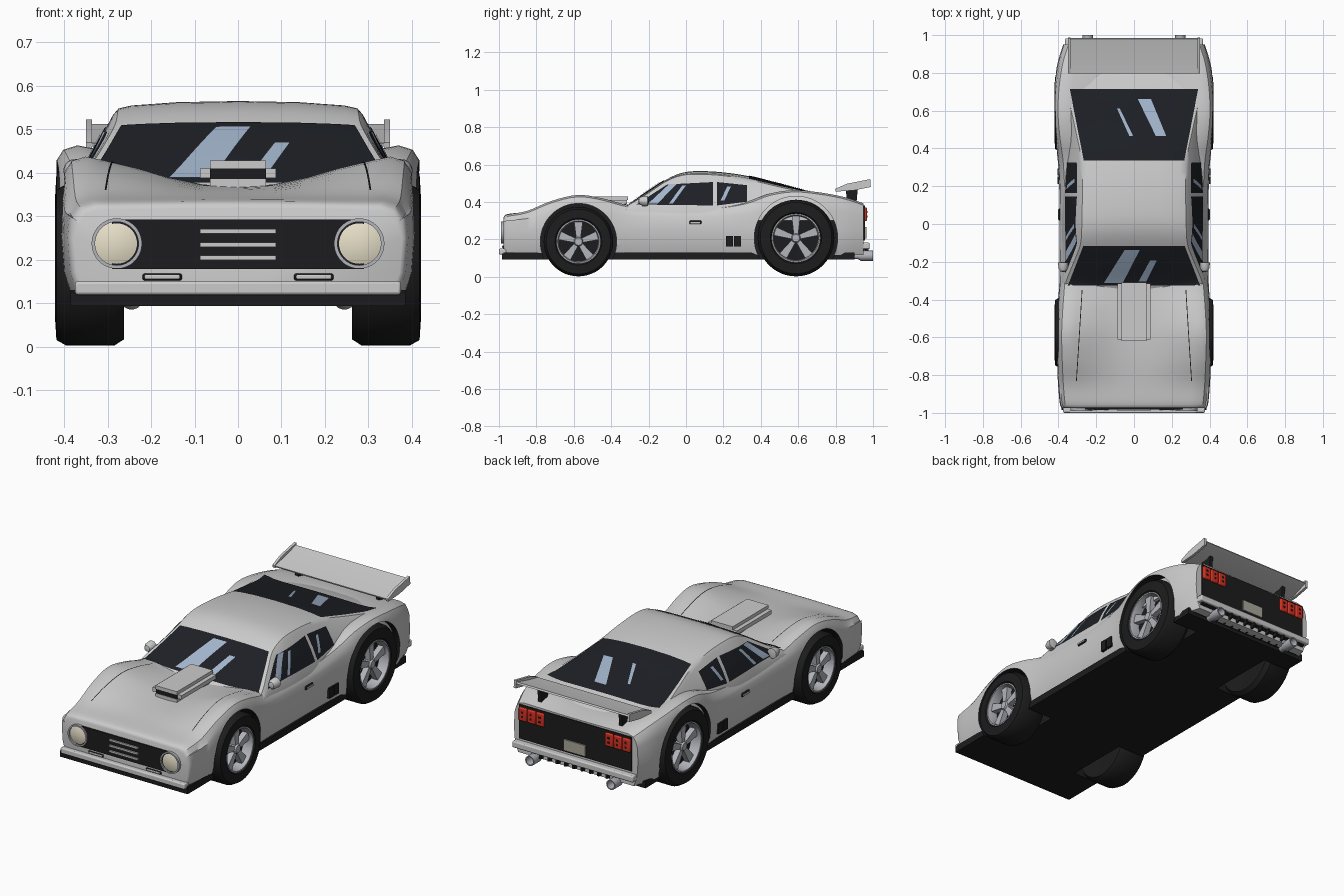
import bpy, bmesh
from math import sin, cos, pi, radians
from mathutils import Vector
from mathutils.bvhtree import BVHTree

if "Cube" in bpy.data.objects:
    bpy.data.objects.remove(bpy.data.objects["Cube"])


def mat(name, *c):
    m = bpy.data.materials.new(name)
    m.diffuse_color = (*c, 1)
    m.use_nodes = True
    m.node_tree.nodes["Principled BSDF"].inputs["Base Color"].default_value = m.diffuse_color
    return m


PAINT = mat("paint", .72, .72, .72)
BLACK = mat("black", .012, .012, .013)
GLASS = mat("glass", .012, .014, .018)
GLARE = mat("glare", .36, .46, .6)
STEEL = mat("steel", .45, .46, .5)
CREAM = mat("lamp", .8, .74, .58)
RED = mat("red", .65, .03, .015)
PLATE = mat("plate", .4, .39, .32)


def mesh(name, verts, faces, m=None, mirror=False, angle=35):
    bm = bmesh.new()
    vs = [bm.verts.new(v) for v in verts]
    for f in faces:
        bm.faces.new([vs[i] for i in f])
    bmesh.ops.remove_doubles(bm, verts=bm.verts, dist=1e-5)
    bmesh.ops.recalc_face_normals(bm, faces=bm.faces)
    me = bpy.data.meshes.new(name)
    bm.to_mesh(me)
    bm.free()
    me.shade_smooth()
    me.set_sharp_from_angle(angle=radians(angle))
    ob = bpy.data.objects.new(name, me)
    bpy.context.collection.objects.link(ob)
    if m:
        me.materials.append(m)
    if mirror:
        ob.modifiers.new("mirror", 'MIRROR').use_mirror_merge = False
    return ob


def prism(name, pts, x0, x1, m=None, mirror=False):
    """(y, z) outline extruded along x"""
    n = len(pts)
    v = [(x, y, z) for x in (x0, x1) for y, z in pts]
    f = [(i, (i + 1) % n, n + (i + 1) % n, n + i) for i in range(n)]
    return mesh(name, v, f + [range(n), range(n, 2 * n)], m, mirror)


def box(name, x0, x1, y0, y1, z0, z1, m=None, mirror=False, bevel=0):
    ob = prism(name, [(y0, z0), (y1, z0), (y1, z1), (y0, z1)], x0, x1, m, mirror)
    if bevel:
        b = ob.modifiers.new("bevel", 'BEVEL')
        b.width, b.segments = bevel, 2
    return ob


def lathe(name, prof, c, axis='x', m=None, mirror=True, n=40, sx=1):
    """revolve (radius, along) profile round the x or y axis through c"""
    v = []
    for r, a in prof:
        for i in range(n):
            p, q = r * cos(2 * pi * i / n), r * sin(2 * pi * i / n)
            v.append((a, c[0] + p, c[1] + q) if axis == 'x' else (c[0] + p * sx, a, c[1] + q))
    f = [(j * n + i, j * n + (i + 1) % n, (j + 1) * n + (i + 1) % n, (j + 1) * n + i)
         for j in range(len(prof) - 1) for i in range(n)]
    return mesh(name, v, f, m, mirror)


def smooth_rows(rows, k=4):
    """Catmull-Rom through the station rows"""
    out = []
    for i in range(len(rows) - 1):
        a, b, c, d = (rows[max(i - 1, 0)], rows[i], rows[i + 1], rows[min(i + 2, len(rows) - 1)])
        for s in range(k):
            t = s / k
            out.append([.5 * (2 * q + (r - p) * t + (2 * p - 5 * q + 4 * r - u) * t * t
                              + (3 * q - p - 3 * r + u) * t ** 3) for p, q, r, u in zip(a, b, c, d)])
    return out + [list(rows[-1])]


def loft(name, rows, section, m):
    v, f = [], []
    for row in smooth_rows(rows):
        half = section(*row[1:])
        ring = half + [(-x, z) for x, z in half[-2:0:-1]]
        v += [(x, row[0], z) for x, z in ring]
    n = len(ring)
    k = len(v) // n
    f = [(j * n + i, j * n + (i + 1) % n, (j + 1) * n + (i + 1) % n, (j + 1) * n + i)
         for j in range(k - 1) for i in range(n)]
    return mesh(name, v, f + [range(n), range((k - 1) * n, k * n)], m)


# Lower body: y, half width, fender crest z, centre z
def body_section(w, zs, zc):
    h = zs - zc
    return [(0, .115), (w - .025, .115), (w - .006, .17), (w, .25), (w - .004, .5 * (.27 + zs)),
            (w - .012, zs - .035), (w - .028, zs - .01), (w - .06, zs), (w - .1, zs - .12 * h),
            (.23, zc + .6 * h), (.16, zc + .3 * h), (.08, zc + .06 * h), (0, zc)]


body = loft("body", [
    (-.975, .378, .315, .318), (-.955, .392, .332, .335), (-.85, .402, .352, .346), (-.72, .408, .405, .36),
    (-.58, .411, .437, .368), (-.45, .405, .42, .368), (-.3, .395, .382, .362), (-.1, .394, .372, .36),
    (.15, .395, .375, .36), (.32, .402, .4, .37), (.45, .419, .445, .39), (.58, .43, .463, .4),
    (.72, .425, .45, .402), (.85, .405, .425, .4), (.95, .375, .392, .388)], body_section, PAINT)


# Cabin: y, roof edge x, roof edge z, centre z
def cabin_section(xe, ze, zc):
    z0 = .34
    xb = max(.38, xe)
    mid = (.5 * (xb + xe) + .008, .5 * (z0 + ze))
    return [(0, .3), (xb, .3), (xb, z0), mid, (xe + .012, ze - .014), (xe, ze), (xe - .03, ze + .4 * (zc - ze)),
            (.14, ze + .85 * (zc - ze)), (0, zc)]


cabin = loft("cabin", [
    (-.38, .372, .345, .345), (-.3, .358, .388, .39), (-.2, .318, .448, .46), (-.11, .284, .508, .517),
    (-.03, .277, .54, .553), (.06, .275, .548, .565), (.2, .273, .54, .558), (.35, .28, .515, .535),
    (.5, .31, .48, .496), (.7, .352, .437, .443), (.82, .362, .4, .407), (.9, .362, .36, .37)], cabin_section, PAINT)

verts, polys = [], []
for ob in (body, cabin):
    base = len(verts)
    verts += [v.co.copy() for v in ob.data.vertices]
    polys += [[base + i for i in p.vertices] for p in ob.data.polygons]
skin = BVHTree.FromPolygons(verts, polys)


def patch(name, quad, axis, m, off=.003, mirror=False, n=12):
    """quad in (x, y) or (y, z) projected on to the bodywork"""
    a, b, c, d = map(Vector, quad)
    v = []
    for j in range(n + 1):
        for i in range(n + 1):
            p = a.lerp(b, i / n).lerp(d.lerp(c, i / n), j / n)
            o, r = ((p.x, p.y, 2), (0, 0, -1)) if axis == 'z' else ((2, p.x, p.y), (-1, 0, 0))
            hit, nor = skin.ray_cast(Vector(o), Vector(r))[:2]
            if hit is None:
                hit, nor = skin.find_nearest(Vector(o))[:2]
            v.append(hit + nor * (off if nor.dot(Vector(r)) < 0 else -off))
    w = n + 1
    f = [(j * w + i, j * w + i + 1, j * w + w + i + 1, j * w + w + i) for j in range(n) for i in range(n)]
    mesh(name, v, f, m, mirror)


# Windows and their glare stripes
patch("windscreen", [(-.35, -.325), (.35, -.325), (.268, -.115), (-.268, -.115)], 'z', GLASS)
patch("rear_window", [(-.265, .335), (.265, .335), (.34, .715), (-.34, .715)], 'z', GLASS)
patch("front_side_window", [(-.265, .385), (.145, .38), (.145, .505), (-.1, .492)], 'x', GLASS, mirror=True)
patch("rear_side_window", [(.165, .38), (.325, .4), (.325, .488), (.165, .505)], 'x', GLASS, mirror=True)
for q in ([(-.16, -.31), (-.06, -.31), (.03, -.135), (-.05, -.135)], [(.025, -.3), (.065, -.3), (.12, -.19), (.085, -.19)],
          [(.115, .465), (.17, .465), (.09, .66), (.02, .66)], [(-.025, .465), (-.005, .465), (-.075, .61), (-.09, .61)]):
    patch("glare_stripe", q, 'z', GLARE, .006)
for q in ([(-.2, .39), (-.15, .39), (-.05, .492), (-.09, .492)], [(-.09, .39), (-.07, .39), (0, .485), (-.02, .485)],
          [(.185, .405), (.205, .405), (.24, .48), (.22, .48)]):
    patch("side_glare", q, 'x', GLARE, .006, True)

# Bonnet seams
patch("bonnet_seam", [(.303, -.83), (.307, -.83), (.277, -.35), (.273, -.35)], 'z', BLACK, .002, True)

# Black floor and sills, then wheel wells cut from floor and body
floor = box("floor", -.385, .385, -.975, .9, .093, .13, BLACK)
wheels = [("front", -.575, .188, .186), ("rear", .588, .207, .205)]
for end, y, z, r in wheels:
    cut = lathe(end + "_well_cutter", [(0, .23), (r + .018, .23), (r + .018, .6), (0, .6)], (y, z), m=BLACK, n=64)
    cut.hide_render = True
    cut.hide_set(True)
    for ob in (body, floor):
        b = ob.modifiers.new("well", 'BOOLEAN')
        b.object, b.operation, b.solver = cut, 'DIFFERENCE', 'EXACT'
        b.material_mode = 'TRANSFER'
dg = bpy.context.evaluated_depsgraph_get()
for ob in (body, floor):
    me = bpy.data.meshes.new_from_object(ob.evaluated_get(dg))
    ob.modifiers.clear()
    ob.data = me
    me.set_sharp_from_angle(angle=radians(35))

# Wheels: tyre, rim ring, five spokes, hub
for end, y, z, r in wheels:
    c, k = (y, z), r * .63
    lathe(end + "_tyre", [(0, .28), (k, .265), (r * .92, .262), (r, .285), (r, .395), (r * .93, .418), (k + .008, .421),
                          (k, .412), (k, .36), (0, .36)], c, m=BLACK, n=48)
    lathe(end + "_rim", [(k + .001, .36), (k + .001, .416), (k - .006, .416), (k - .012, .395), (k - .012, .36)],
          c, m=STEEL, n=48)
    lathe(end + "_hub", [(0, .405), (.02, .405), (.026, .395), (.026, .36)], c, m=STEEL, n=20)
    for i in range(5):
        t = pi / 2 + 2 * pi * i / 5
        pts = [(.012, -.011), (k - .005, -.024), (k - .005, .024), (.012, .011)]
        prism(end + "_spoke", [(y + p * cos(t) - q * sin(t), z + p * sin(t) + q * cos(t)) for p, q in pts],
              .365, .397, STEEL, True)

# Front end: grille, bars, headlights, fog lamps, bumper
box("grille", -.29, .29, -.982, -.96, .178, .292, BLACK)
for z in (.265, .234, .204):
    box("grille_bar", -.087, .087, -.99, -.975, z - .005, z + .005)
lathe("headlight_ring", [(.05, -.975), (.05, -.99), (.058, -.99), (.058, -.96)], (.279, .237), 'y', STEEL)
lathe("headlight", [(0, -.99), (.03, -.988), (.052, -.98), (.052, -.96)], (.279, .237), 'y', CREAM)
box("fog_lamp_frame", .129, .22, -.982, -.96, .152, .168, BLACK, True, .005)
box("fog_lamp", .134, .215, -.985, -.96, .155, .165, None, True, .003)
box("front_bumper", -.375, .375, -1, -.96, .119, .15, None, bevel=.006)
box("front_valance", -.385, .385, -.985, -.95, .093, .125, BLACK)

# Bonnet scoop
box("scoop_top", -.065, .065, -.62, -.31, .41, .428)
box("scoop_tray", -.088, .088, -.612, -.315, .388, .41)
box("scoop_mouth", -.064, .064, -.618, -.32, .38, .415, BLACK)
box("scoop_base", -.065, .065, -.62, -.31, .35, .386)

# Mirrors, door handles, side vents
mirror = lathe("mirror", [(0, -.255), (.016, -.25), (.025, -.232), (.027, -.205), (0, -.2)], (.375, .405), 'y', n=20)
box("mirror_stalk", .34, .375, -.235, -.215, .375, .4, None, True)
box("door_handle_recess", .385, .399, .018, .082, .281, .3, BLACK, True, .004)
box("door_handle", .385, .403, .024, .076, .286, .294, None, True)
for y in (.213, .257):
    box("side_vent", .38, .404, y, y + .038, .162, .218, BLACK, True)

# Tail: panel, lights, plate, bumper, diffuser, exhausts
box("tail_panel", -.34, .34, .94, .957, .195, .38, BLACK)
for i in range(3):
    x = .185 + i * .052
    box("tail_light", x, x + .048, .95, .968, .298, .37, RED, True, .006)
    for z in (.322, .346):
        box("light_dot", x + .018, x + .03, .96, .97, z - .005, z + .005, BLACK, True)
box("number_plate", -.065, .065, .95, .964, .205, .265, PLATE)
box("rear_bumper", -.365, .365, .94, .982, .148, .182, None, bevel=.006)
prism("diffuser", [(.82, .095), (.82, .15), (.965, .17), (.965, .145), (.86, .093)], -.345, .345, BLACK)
for i in range(9):
    x = -.2 + i * .05
    prism("diffuser_fin", [(.84, .1), (.96, .155), (.975, .155), (.975, .125)], x - .005, x + .005, BLACK)
lathe("exhaust", [(0, .86), (.018, .86), (.018, .92), (.027, .935), (.027, 1), (.021, 1), (.02, .94), (0, .94)],
      (.245, .112), 'y', STEEL, n=24)

# Rear wing on two struts
prism("wing", [(.8, .46), (.797, .468), (.88, .485), (.98, .512), (.985, .504), (.89, .468)], -.338, .338)
prism("wing_end_plate", [(.8, .455), (.797, .47), (.86, .497), (.985, .522), (.988, .48), (.9, .462)],
      .336, .35, None, True)
prism("wing_strut", [(.86, .38), (.855, .478), (.92, .487), (.91, .38)], .235, .255, BLACK, True)
